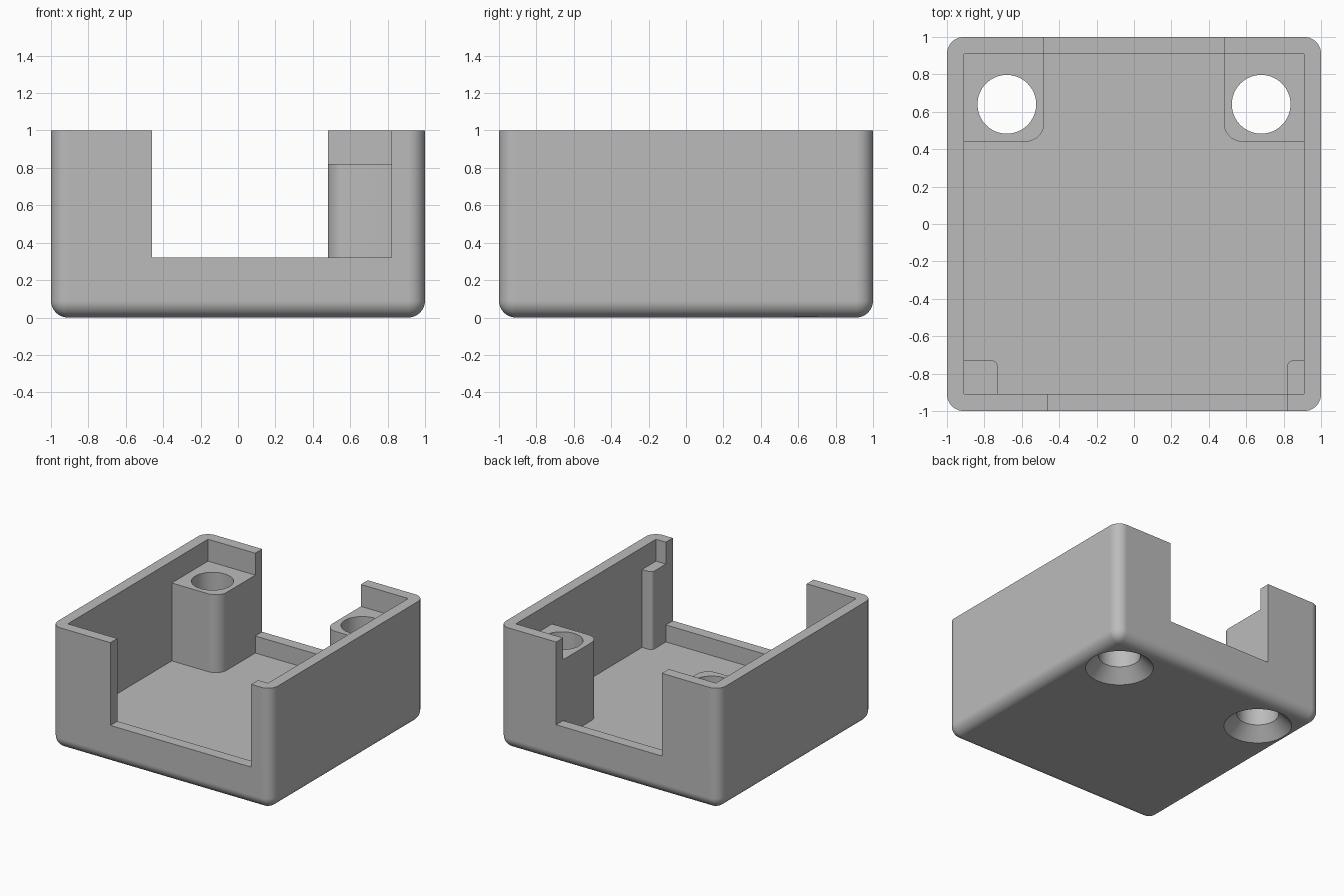
import bpy, bmesh, math
from mathutils import Vector

cube = bpy.data.objects.get("Cube")
if cube:
    bpy.data.objects.remove(cube, do_unlink=True)

WALL = 0.91        # inner face of the side walls
FLOOR = 0.18
POST_TOP = 0.82
SILL = 0.32
OVER = 1.1         # cutters reach past the rim

grey = bpy.data.materials.new("plain grey")
grey.use_nodes = True
colour = (0.5, 0.5, 0.5, 1)
grey.diffuse_color = colour
for node in grey.node_tree.nodes:
    if node.type == 'BSDF_PRINCIPLED':
        node.inputs["Base Color"].default_value = colour


def finish(name, bm):
    bmesh.ops.recalc_face_normals(bm, faces=bm.faces)
    mesh = bpy.data.meshes.new(name)
    bm.to_mesh(mesh)
    bm.free()
    mesh.materials.append(grey)
    obj = bpy.data.objects.new(name, mesh)
    bpy.context.collection.objects.link(obj)
    return obj


def rounded(corners, steps=10):
    """Outline of right-angled corners (x, y, radius)."""
    points = []
    for i, (x, y, r) in enumerate(corners):
        p = Vector((x, y))
        if r == 0:
            points.append(p)
            continue
        back = (Vector(corners[i - 1][:2]) - p).normalized()
        ahead = (Vector(corners[(i + 1) % len(corners)][:2]) - p).normalized()
        centre = p + r * (back + ahead)
        for s in range(steps + 1):
            t = math.pi / 2 * s / steps
            points.append(centre - r * (ahead * math.cos(t) + back * math.sin(t)))
    return points


def prism(name, corners, low, high):
    bm = bmesh.new()
    face = bm.faces.new([bm.verts.new((p.x, p.y, low)) for p in rounded(corners)])
    top = bmesh.ops.extrude_face_region(bm, geom=[face])["geom"]
    for v in top:
        if isinstance(v, bmesh.types.BMVert):
            v.co.z = high
    return finish(name, bm)


def rectangle(x0, x1, y0, y1):
    return [(x0, y0, 0), (x1, y0, 0), (x1, y1, 0), (x0, y1, 0)]


def lathe(name, x, y, profile, sides=64):
    bm = bmesh.new()
    rings = []
    for r, z in profile:
        rings.append([bm.verts.new((x + r * math.cos(math.tau * i / sides),
                                    y + r * math.sin(math.tau * i / sides), z))
                      for i in range(sides)])
    for a, b in zip(rings, rings[1:]):
        for i in range(sides):
            j = (i + 1) % sides
            bm.faces.new((a[i], a[j], b[j], b[i]))
    bm.faces.new(rings[0])
    bm.faces.new(rings[-1])
    return finish(name, bm)


# Outer block: rounded uprights and bottom, sharp rim
bm = bmesh.new()
bmesh.ops.create_cube(bm, size=2)
for v in bm.verts:
    v.co.z = (v.co.z + 1) / 2
edges = [e for e in bm.edges if min(v.co.z for v in e.verts) < 0.5]
bmesh.ops.bevel(bm, geom=edges, offset=0.09, segments=10, profile=0.5, affect='EDGES')
case = finish("enclosure_base", bm)

# Cavity outline leaves two rear screw bosses and two small front posts
cavity = [(-0.73, -WALL, 0), (0.82, -WALL, 0), (0.82, -0.73, 0.03), (WALL, -0.73, 0),
          (WALL, 0.44, 0), (0.48, 0.44, 0.1), (0.48, WALL, 0),
          (-0.48, WALL, 0), (-0.48, 0.44, 0.1), (-WALL, 0.44, 0),
          (-WALL, -0.73, 0), (-0.73, -0.73, 0.03)]
cutters = [
    prism("cavity_cutter", cavity, FLOOR, OVER),
    prism("rim_cutter", rectangle(-WALL, WALL, -WALL, WALL), POST_TOP, OVER),
    prism("front_opening_cutter", rectangle(-0.46, 0.82, -1.1, -0.8), SILL, OVER),
    prism("back_opening_cutter", rectangle(-0.48, 0.48, 0.8, 1.1), SILL, OVER),
]
# Screw holes, countersunk from below
for side, label in ((1, "left"), (-1, "right")):
    cutters.append(lathe(label + "_hole_cutter", side * 0.68, 0.64,
                         [(0.275, -0.02), (0.157, 0.1), (0.157, OVER)]))

bpy.ops.object.select_all(action='DESELECT')
bpy.context.view_layer.objects.active = case
case.select_set(True)
for cutter in cutters:
    cutter.hide_render = True
    mod = case.modifiers.new(cutter.name, 'BOOLEAN')
    mod.operation = 'DIFFERENCE'
    mod.solver = 'EXACT'
    mod.object = cutter
    bpy.ops.object.modifier_apply(modifier=mod.name)
for cutter in cutters:
    bpy.data.objects.remove(cutter, do_unlink=True)

# Smooth fillets and bores, flat walls
bpy.ops.object.shade_smooth_by_angle(angle=math.radians(30))
weighted = case.modifiers.new("flat_walls", 'WEIGHTED_NORMAL')
weighted.keep_sharp = True
